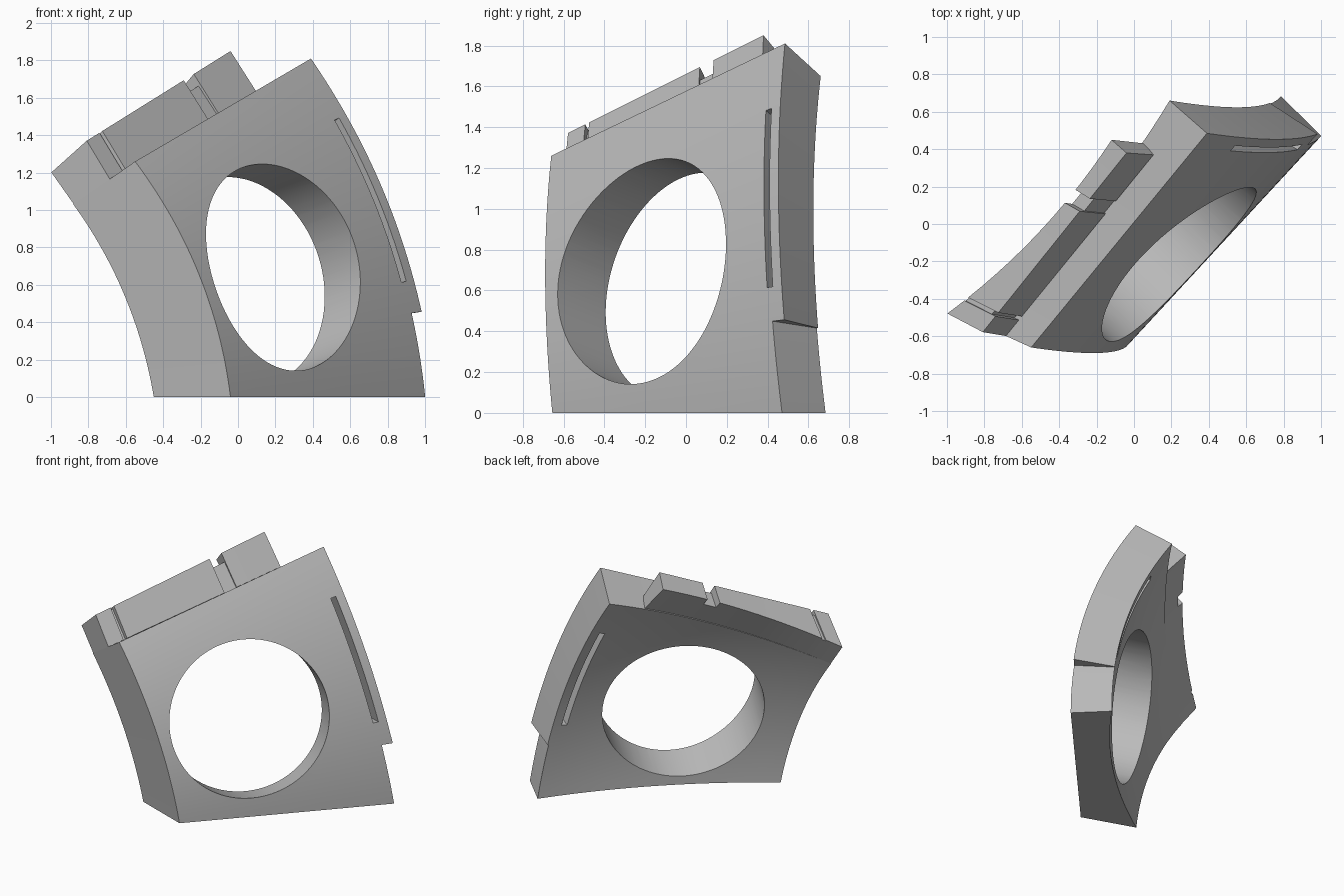
import bpy, bmesh
from mathutils import Vector as V

cube = bpy.data.objects.get("Cube")
if cube:
    bpy.data.objects.remove(cube, do_unlink=True)

grey = bpy.data.materials.new("plain grey")
grey.use_nodes = True
grey.diffuse_color = (0.5, 0.5, 0.5, 1)
grey.node_tree.nodes["Principled BSDF"].inputs["Base Color"].default_value = (0.5, 0.5, 0.5, 1)

# Edge arcs as start, middle, end: outer and inner skin at each end of the panel
OUT_L = [V((-.04, -.655, 0)), V((-.21, -.69, .66)), V((-.55, -.66, 1.26))]
OUT_R = [V((1.055, .529, 0)), V((.838, .455, .948)), V((.39, .485, 1.81))]
IN_L = [V((-.45, -.51, 0)), V((-.606, -.53, .542)), V((-.88, -.51, 1.03))]
IN_R = [V((.79, .69, 0)), V((.598, .625, .864)), V((.19, .66, 1.65))]


def arc(p, t):
    return p[0]*(2*t - 1)*(t - 1) + p[1]*4*t*(1 - t) + p[2]*t*(2*t - 1)


def bow(t, v, depth):
    """Inward bulge that thins the middle of the inner skin."""
    return V((.72, -.68, .36*v))*(depth*4*t*(1 - t))


def shell(u, v, w):
    """u runs along the rulings, v up the curve, w from outer to inner skin."""
    outer = arc(OUT_L, v).lerp(arc(OUT_R, v), u)
    inner = arc(IN_L, v).lerp(arc(IN_R, v), u) + bow(u, v, .082)
    return outer + (inner - outer)*w


def solid(name, f, nu, nv):
    """Closed solid from a mapping of the unit box."""
    bm = bmesh.new()
    g = {(i, j, k): bm.verts.new(f(i/nu, j/nv, k))
         for i in range(nu + 1) for j in range(nv + 1) for k in (0, 1)}
    for i in range(nu):
        for j in range(nv):
            for k in (0, 1):
                bm.faces.new([g[i, j, k], g[i+1, j, k], g[i+1, j+1, k], g[i, j+1, k]])
    for i in range(nu):
        for j in (0, nv):
            bm.faces.new([g[i, j, 0], g[i+1, j, 0], g[i+1, j, 1], g[i, j, 1]])
    for j in range(nv):
        for i in (0, nu):
            bm.faces.new([g[i, j, 0], g[i, j+1, 0], g[i, j+1, 1], g[i, j, 1]])
    bmesh.ops.recalc_face_normals(bm, faces=bm.faces)
    me = bpy.data.meshes.new(name)
    bm.to_mesh(me)
    bm.free()
    me.materials.append(grey)
    ob = bpy.data.objects.new(name, me)
    bpy.context.collection.objects.link(ob)
    return ob


def smooth(ob):
    bpy.ops.object.select_all(action='DESELECT')
    bpy.context.view_layer.objects.active = ob
    ob.select_set(True)
    bpy.ops.object.shade_smooth_by_angle(angle=.4)


def mix(a, b, t):
    return a + (b - a)*t


# Curved panel body
panel = solid("curved_panel", shell, 20, 28)

# Cutters: long slot, tapered edge notch, round opening
slot = solid("slot_cutter", lambda u, v, w: shell(
    mix(.938, .962, u), mix(.325, .82, v), mix(-.3, 1.3, w)), 1, 16)


def notch_shape(u, v, w):
    w = mix(-.2, 1.2, w)
    return shell(mix(.95 + .045*w, 1.15, u), mix(-.1, .235, v), w)


notch = solid("notch_cutter", notch_shape, 1, 8)
bpy.ops.mesh.primitive_cylinder_add(vertices=96, radius=.567, depth=2, location=(.232, -.2, .7))
opening = bpy.context.object
opening.name = "opening_cutter"
opening.rotation_euler = V((.70, -.66, .26)).to_track_quat('Z', 'Y').to_euler()
opening.data.materials.append(grey)

bpy.context.view_layer.objects.active = panel
for cutter in (slot, notch, opening):
    m = panel.modifiers.new(cutter.name, 'BOOLEAN')
    m.operation = 'DIFFERENCE'
    m.solver = 'EXACT'
    m.object = cutter
    bpy.ops.object.modifier_apply(modifier=m.name)
    bpy.data.objects.remove(cutter, do_unlink=True)
smooth(panel)

# Tongue along the top ledge: base and top edges, each as left and right end
BASE_F = V((-.69, -.60, 1.17)), V((.10, .37, 1.63))
TOP_F = V((-.81, -.58, 1.37)), V((-.04, .38, 1.85))
BASE_B = V((-.88, -.51, 1.03)), V((.051, .431, 1.565))
TOP_B = V((-1, -.48, 1.20)), V((-.12, .45, 1.765))


def tongue(name, start, end, height=1, setback=0):
    def shape(u, v, w):
        t, h = mix(start, end, u), mix(-.03, height, v)
        front = mix(mix(*BASE_F, t), mix(*TOP_F, t), h)
        back = mix(mix(*BASE_B, t), mix(*TOP_B, t), h) + bow(t, 1, .058)
        return mix(front, back, mix(setback, 1, w))
    smooth(solid(name, shape, 8, 1))


tongue("tongue_end_block", .002, .09)
tongue("tongue_slit_floor", .09, .11, .95, .15)
tongue("tongue_long_block", .11, .675)
tongue("tongue_gap_floor", .675, .745, .75, .12)
tongue("tongue_short_block", .745, 1)
